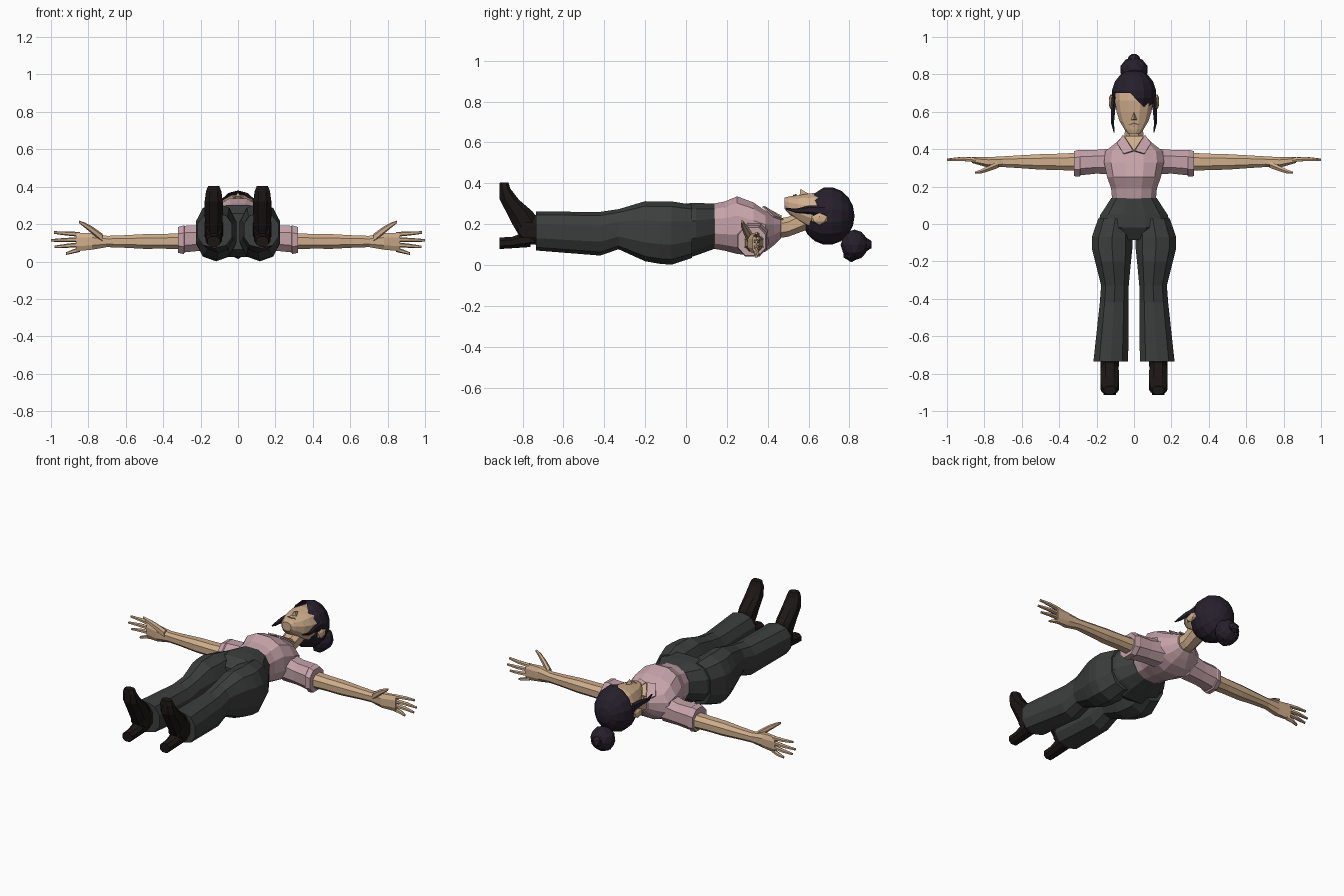
import bpy, bmesh
from math import cos, sin, pi
from mathutils import Vector, Matrix


def material(name, rgb):
    m = bpy.data.materials.new(name)
    m.diffuse_color = (*rgb, 1)
    return m


SKIN = material("skin", (0.62, 0.42, 0.26))
PINK = material("pink_cloth", (0.55, 0.36, 0.39))
GREY = material("dark_cloth", (0.045, 0.047, 0.047))
BLACK = material("boot_leather", (0.012, 0.008, 0.008))
HAIR = material("hair", (0.02, 0.014, 0.025))


def finish(name, bm, mat, mirror=False):
    bmesh.ops.recalc_face_normals(bm, faces=bm.faces)
    me = bpy.data.meshes.new(name)
    bm.to_mesh(me)
    bm.free()
    me.materials.append(mat)
    ob = bpy.data.objects.new(name, me)
    bpy.context.collection.objects.link(ob)
    if mirror:
        ob.modifiers.new("mirror", 'MIRROR').use_axis[0] = True
    return ob


def loft(name, axis, rings, n, mat, mirror=False, power=0.85):
    """Rings are (position on axis, centre a, centre b, radius a, radius b)."""
    bm = bmesh.new()
    loops = []
    for t, a, b, ra, rb in rings:
        loop = []
        for i in range(n):
            w = 2 * pi * (i + 0.5) / n
            c, s = cos(w), sin(w)
            u = a + ra * abs(c) ** power * (1 if c > 0 else -1)
            v = b + rb * abs(s) ** power * (1 if s > 0 else -1)
            co = {'x': (t, u, v), 'y': (u, t, v), 'z': (u, v, t)}[axis]
            loop.append(bm.verts.new(co))
        loops.append(loop)
    for p, q in zip(loops, loops[1:]):
        for i in range(n):
            j = (i + 1) % n
            bm.faces.new((p[i], p[j], q[j], q[i]))
    bm.faces.new(loops[0])
    bm.faces.new(loops[-1])
    return finish(name, bm, mat, mirror)


def ball(name, centre, scale, mat, mirror=False, sub=2):
    bm = bmesh.new()
    bmesh.ops.create_icosphere(bm, subdivisions=sub, radius=1,
        matrix=Matrix.Translation(centre) @ Matrix.Diagonal((*scale, 1)))
    return finish(name, bm, mat, mirror)


def panel(name, pts, mat, mirror=False, thick=0.008):
    bm = bmesh.new()
    bm.faces.new([bm.verts.new(p) for p in pts])
    ob = finish(name, bm, mat, mirror)
    m = ob.modifiers.new("thickness", 'SOLIDIFY')
    m.thickness, m.offset = thick, 0
    return ob


# trousers
loft("trouser_hips", 'y', [(0.14, 0, 0.19, 0.124, 0.114), (0.05, 0, 0.175, 0.185, 0.132),
     (-0.02, 0, 0.163, 0.205, 0.142), (-0.085, 0, 0.16, 0.09, 0.10)], 12, GREY)
loft("trouser_leg", 'y', [(0.03, 0.10, 0.165, 0.095, 0.13), (-0.07, 0.117, 0.156, 0.113, 0.155),
     (-0.13, 0.117, 0.158, 0.113, 0.152), (-0.20, 0.112, 0.165, 0.10, 0.147),
     (-0.33, 0.102, 0.175, 0.077, 0.098), (-0.42, 0.106, 0.153, 0.08, 0.107),
     (-0.735, 0.124, 0.166, 0.097, 0.095)], 10, GREY, True)

# boots
loft("boot_shaft", 'y', [(-0.70, 0.13, 0.172, 0.055, 0.08), (-0.80, 0.13, 0.172, 0.05, 0.075),
     (-0.82, 0.13, 0.18, 0.042, 0.05)], 8, BLACK, True)
loft("boot_foot", 'z', [(0.11, 0.13, -0.76, 0.04, 0.04), (0.20, 0.13, -0.78, 0.05, 0.075),
     (0.26, 0.13, -0.815, 0.052, 0.07), (0.32, 0.13, -0.865, 0.052, 0.05),
     (0.375, 0.13, -0.887, 0.044, 0.028), (0.403, 0.13, -0.89, 0.032, 0.023)], 8, BLACK, True)
loft("boot_heel", 'y', [(-0.914, 0.13, 0.106, 0.036, 0.03), (-0.85, 0.13, 0.11, 0.038, 0.03),
     (-0.76, 0.13, 0.13, 0.048, 0.045)], 8, BLACK, True)

# shirt
loft("shirt_body", 'y', [(0.125, 0, 0.19, 0.12, 0.112), (0.19, 0, 0.19, 0.126, 0.124),
     (0.25, 0, 0.195, 0.148, 0.145), (0.33, 0, 0.175, 0.165, 0.135),
     (0.39, 0, 0.165, 0.158, 0.102), (0.43, 0, 0.172, 0.105, 0.078),
     (0.465, 0, 0.182, 0.065, 0.053)], 12, PINK)
loft("shirt_sleeve", 'x', [(0.10, 0.335, 0.14, 0.075, 0.085), (0.20, 0.333, 0.125, 0.068, 0.072),
     (0.285, 0.328, 0.12, 0.072, 0.076), (0.29, 0.325, 0.117, 0.077, 0.082),
     (0.32, 0.323, 0.115, 0.072, 0.074)], 8, PINK, True)
panel("shirt_collar", [(0.004, 0.39, 0.282), (0.055, 0.375, 0.286), (0.09, 0.43, 0.237),
      (0.058, 0.475, 0.222)], PINK, True)
panel("open_neckline", [(0, 0.39, 0.279), (0.052, 0.468, 0.237), (-0.052, 0.468, 0.237)], SKIN)

# arms and hands
loft("arm", 'x', [(0.28, 0.333, 0.108, 0.052, 0.047), (0.40, 0.332, 0.108, 0.047, 0.042),
     (0.50, 0.332, 0.107, 0.044, 0.042), (0.62, 0.333, 0.107, 0.036, 0.035),
     (0.71, 0.333, 0.107, 0.03, 0.032)], 8, SKIN, True)
loft("palm", 'x', [(0.70, 0.333, 0.107, 0.03, 0.032), (0.78, 0.33, 0.107, 0.03, 0.047),
     (0.865, 0.342, 0.105, 0.017, 0.053)], 8, SKIN, True)
fingers = [(0.145, 0.155, 0.985), (0.117, 0.113, 1.0), (0.09, 0.078, 0.98), (0.064, 0.042, 0.92)]
for k, (z0, z1, tip) in enumerate(fingers):
    mid = (0.85 + tip) / 2
    loft(f"finger_{k + 1}", 'x', [(0.845, 0.342, z0, 0.013, 0.013),
         (mid, 0.348, (z0 + z1) / 2, 0.012, 0.011), (tip, 0.344, z1, 0.007, 0.007)], 6, SKIN, True)
loft("thumb", 'x', [(0.725, 0.318, 0.125, 0.02, 0.024), (0.78, 0.295, 0.168, 0.016, 0.02),
     (0.82, 0.28, 0.195, 0.012, 0.014), (0.85, 0.274, 0.212, 0.006, 0.007)], 6, SKIN, True)

# neck and head
loft("neck", 'y', [(0.41, 0, 0.172, 0.06, 0.05), (0.50, 0, 0.187, 0.052, 0.052),
     (0.61, 0, 0.235, 0.06, 0.06)], 8, SKIN)
loft("head", 'y', [(0.482, 0, 0.302, 0.032, 0.028), (0.505, 0, 0.292, 0.052, 0.045),
     (0.55, 0, 0.275, 0.08, 0.068), (0.60, 0, 0.262, 0.096, 0.09),
     (0.66, 0, 0.25, 0.106, 0.108), (0.74, 0, 0.24, 0.10, 0.105),
     (0.79, 0, 0.24, 0.06, 0.06)], 12, SKIN)
bm = bmesh.new()
a, b, c, d = [bm.verts.new(p) for p in
              ((0, 0.615, 0.34), (-0.02, 0.555, 0.335), (0.02, 0.555, 0.335), (0, 0.56, 0.372))]
for f in ((a, b, d), (a, d, c), (b, c, d), (a, c, b)):
    bm.faces.new(f)
finish("nose", bm, SKIN)
panel("lips", [(-0.028, 0.53, 0.338), (0, 0.523, 0.342), (0.028, 0.53, 0.338),
      (0, 0.54, 0.346)], SKIN)
ball("ear", (0.122, 0.653, 0.225), (0.014, 0.046, 0.03), SKIN, True, 1)

# hair cap, cut open around the face with a diagonal fringe
bm = bmesh.new()
bmesh.ops.create_uvsphere(bm, u_segments=14, v_segments=9, radius=1,
    matrix=Matrix.Translation((0, 0.695, 0.24)) @ Matrix.Diagonal((0.122, 0.13, 0.142, 1))
    @ Matrix.Rotation(pi / 2, 4, 'X'))
cuts = [((0, 0, 0.255), (0, 0, 1)), ((0, 0.70, 0), (0, 1, 0)), ((-0.02, 0.70, 0), (1.05, 1, 0))]
for co, no in cuts:
    bmesh.ops.bisect_plane(bm, geom=bm.verts[:] + bm.edges[:] + bm.faces[:],
                           plane_co=co, plane_no=Vector(no).normalized())
gone = []
for f in bm.faces:
    p = f.calc_center_median()
    if p.z > 0.255 and p.y < 0.70 - 1.05 * max(0, p.x + 0.02):
        gone.append(f)
bmesh.ops.delete(bm, geom=gone, context='FACES')
finish("hair_cap", bm, HAIR)
loft("hair_lock", 'y', [(0.68, 0.105, 0.265, 0.016, 0.028), (0.60, 0.112, 0.27, 0.012, 0.02),
     (0.54, 0.115, 0.265, 0.009, 0.011), (0.49, 0.106, 0.275, 0.003, 0.004)], 6, HAIR, True)

# bun
ball("hair_bun", (0, 0.825, 0.098), (0.075, 0.068, 0.075), HAIR)
ball("bun_tip", (0, 0.875, 0.10), (0.04, 0.04, 0.038), HAIR, sub=1)
ball("bun_curl", (0, 0.81, 0.055), (0.05, 0.045, 0.042), HAIR, sub=1)
